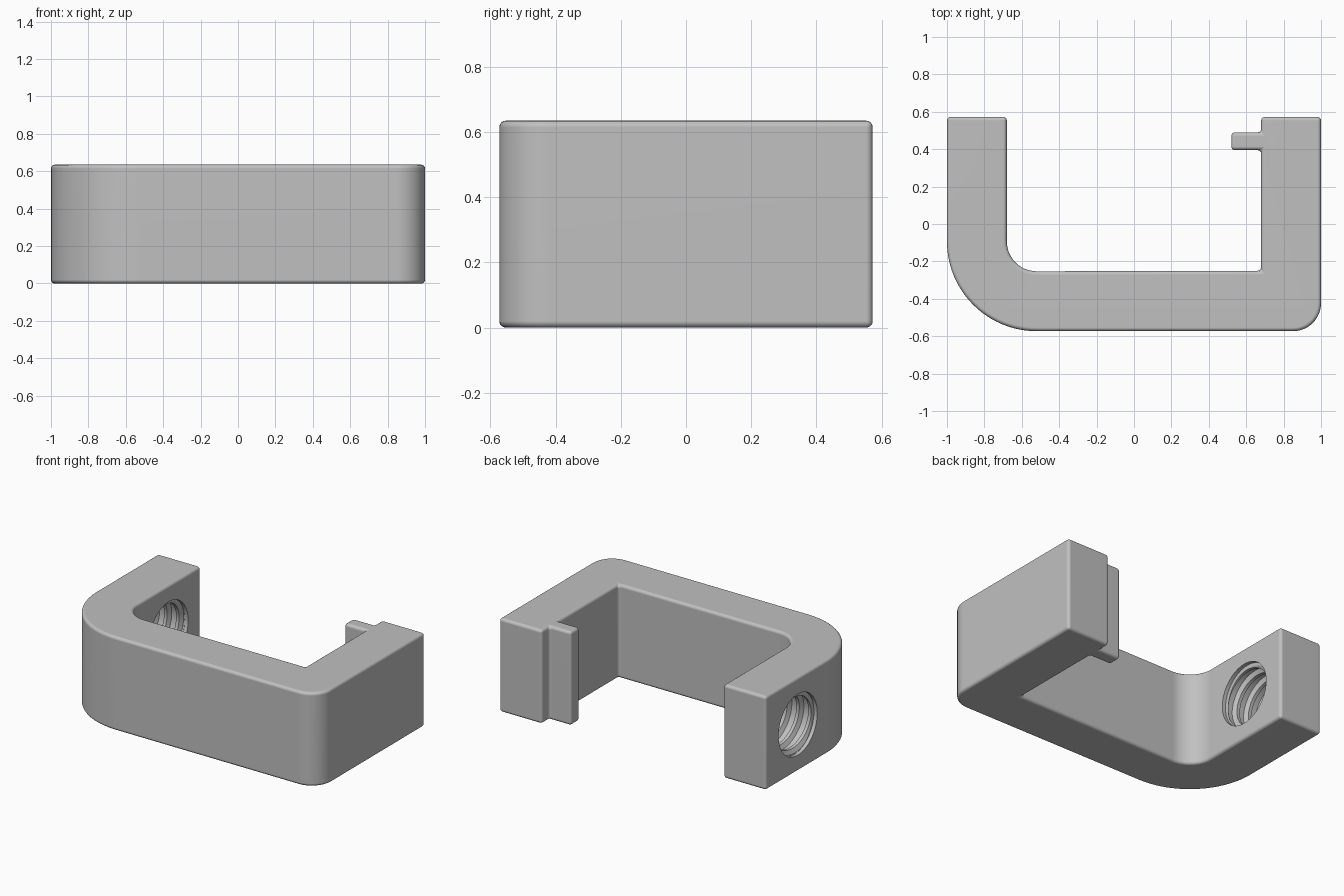
import bpy, bmesh
from math import sin, cos, pi, radians
from mathutils import Matrix

cube = bpy.data.objects.get("Cube")
if cube:
    bpy.data.objects.remove(cube, do_unlink=True)

HEIGHT = 0.635
BACK = 0.573            # y of the arm ends
HOLE_Y, HOLE_Z = 0.23, HEIGHT / 2
MAJOR, MINOR, PITCH = 0.205, 0.178, 0.09

grey = bpy.data.materials.new("plain grey")
grey.use_nodes = True
grey.diffuse_color = (0.53, 0.53, 0.53, 1)
grey.node_tree.nodes["Principled BSDF"].inputs["Base Color"].default_value = grey.diffuse_color


def arc(cx, cy, r, start, end, n):
    angles = [radians(start + (end - start) * i / n) for i in range(n + 1)]
    return [(cx + r * cos(a), cy + r * sin(a)) for a in angles]


def make_object(name, bm):
    bmesh.ops.recalc_face_normals(bm, faces=bm.faces)
    mesh = bpy.data.meshes.new(name)
    bm.to_mesh(mesh)
    bm.free()
    mesh.materials.append(grey)
    obj = bpy.data.objects.new(name, mesh)
    bpy.context.collection.objects.link(obj)
    return obj


def make_bracket():
    outline = [(-1, BACK)]
    outline += arc(-0.52, -0.093, 0.48, 180, 270, 24)       # large outer corner
    outline += arc(0.85, -0.423, 0.15, 270, 360, 12)        # small outer corner
    outline += [(1, BACK), (0.68, BACK)]
    outline += [(0.68, 0.49), (0.52, 0.49), (0.52, 0.395), (0.68, 0.395)]  # rib
    outline += [(0.68, -0.25)]
    outline += arc(-0.52, -0.093, 0.16, 270, 180, 12)       # inner corner
    outline += [(-0.68, BACK)]
    bm = bmesh.new()
    face = bm.faces.new([bm.verts.new((x, y, 0)) for x, y in outline])
    top = bmesh.ops.extrude_face_region(bm, geom=[face])["geom"]
    bmesh.ops.translate(bm, vec=(0, 0, HEIGHT),
                        verts=[g for g in top if isinstance(g, bmesh.types.BMVert)])
    return make_object("bracket_body", bm)


def make_thread(x0, turns, sides=64):
    # Helical sweep of one tooth profile: (fraction of pitch, radius)
    tooth = [(0, MINOR), (0.25, MINOR), (0.42, MAJOR), (0.83, MAJOR)]
    n = len(tooth)
    rows = turns * n
    bm = bmesh.new()
    grid = []
    for j in range(sides):
        a = 2 * pi * j / sides
        column = []
        for i in range(rows + n):
            frac, r = tooth[i % n]
            x = x0 + (i // n + frac + j / sides) * PITCH
            column.append(bm.verts.new((x, HOLE_Y + r * cos(a), HOLE_Z + r * sin(a))))
        grid.append(column)
    for j in range(sides):
        last = j == sides - 1
        nxt = grid[(j + 1) % sides]
        shift = n if last else 0
        for i in range(rows + n - 1 - shift):
            bm.faces.new((grid[j][i], nxt[i + shift], nxt[i + shift + 1], grid[j][i + 1]))
    # Close both ends with a fan
    length = (turns + 1) * PITCH
    ends = [e for e in bm.edges if len(e.link_faces) == 1]
    tips = [bm.verts.new((x, HOLE_Y, HOLE_Z)) for x in (x0 - 0.3, x0 + length + 0.4)]
    for e in ends:
        mid = (e.verts[0].co.x + e.verts[1].co.x) / 2
        bm.faces.new((e.verts[0], e.verts[1], tips[int(mid > x0 + length / 2)]))
    return make_object("thread_cutter", bm)


def make_entry(x):
    bm = bmesh.new()
    bmesh.ops.create_cone(bm, cap_ends=True, segments=64, radius1=MAJOR + 0.002,
                          radius2=MAJOR + 0.002, depth=0.05,
                          matrix=Matrix.Translation((x, HOLE_Y, HOLE_Z))
                          @ Matrix.Rotation(pi / 2, 4, 'Y'))
    return make_object("entry_cutter", bm)


# Body with softened edges
body = make_bracket()
bpy.context.view_layer.objects.active = body
body.select_set(True)
bevel = body.modifiers.new("soft_edges", 'BEVEL')
bevel.width = 0.02
bevel.segments = 4
bevel.limit_method = 'ANGLE'
bevel.angle_limit = radians(40)
bevel.use_clamp_overlap = False
bpy.ops.object.modifier_apply(modifier=bevel.name)

# Threaded hole through one arm
for cutter in (make_thread(-1.2, 7), make_entry(-1), make_entry(-0.68)):
    cut = body.modifiers.new("hole", 'BOOLEAN')
    cut.operation = 'DIFFERENCE'
    cut.solver = 'EXACT'
    cut.object = cutter
    bpy.ops.object.modifier_apply(modifier=cut.name)
    bpy.data.objects.remove(cutter, do_unlink=True)

bpy.ops.object.shade_smooth_by_angle(angle=radians(28))
normals = body.modifiers.new("clean_shading", 'WEIGHTED_NORMAL')
normals.keep_sharp = True
